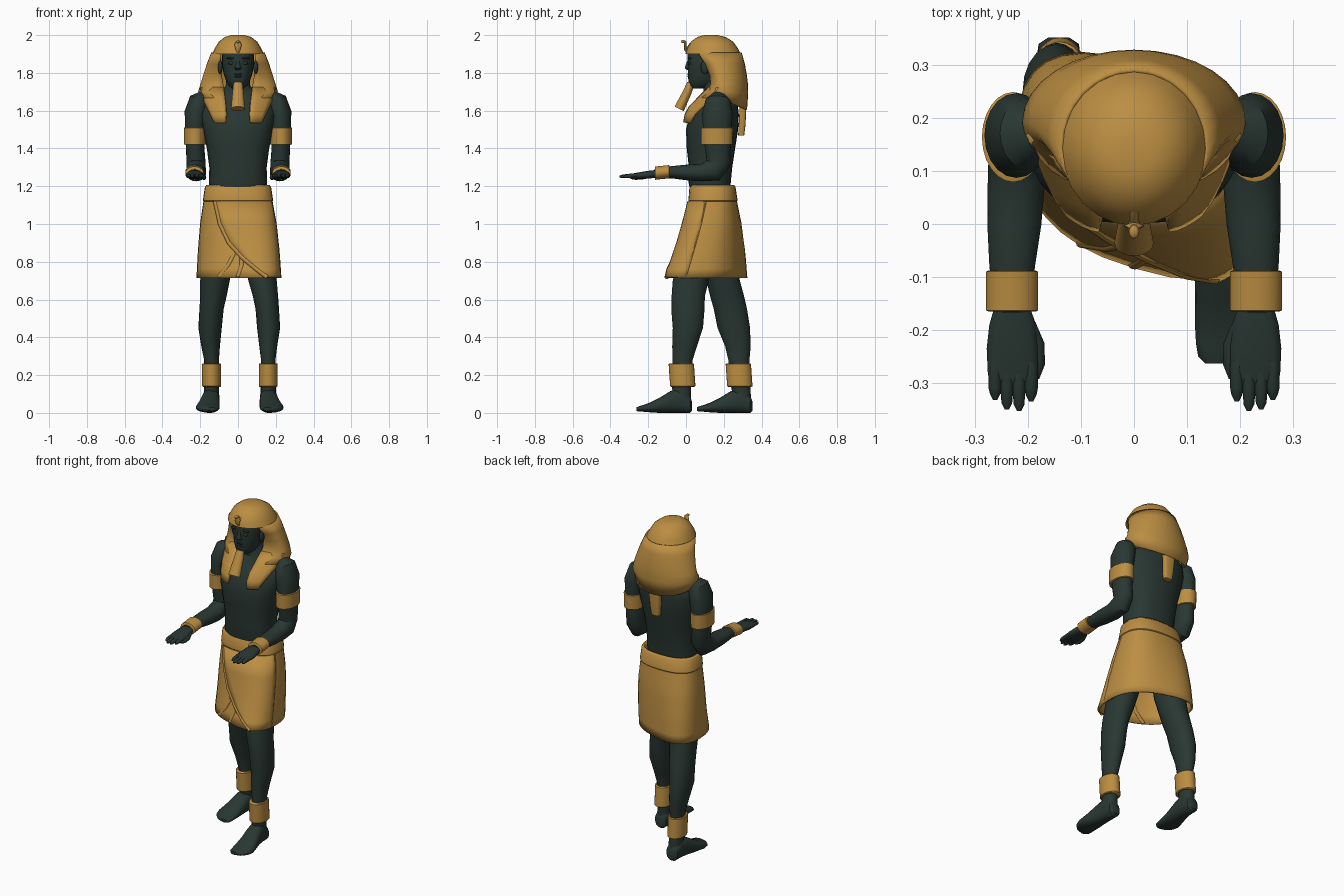
import bpy, bmesh, math
from mathutils import Vector

def material(name, rgb):
    m = bpy.data.materials.new(name)
    m.diffuse_color = (*rgb, 1)
    return m

GOLD = material("gold", (0.50, 0.27, 0.055))
DARK = material("dark_green_stone", (0.022, 0.038, 0.032))

def finish(name, bm, mat, angle=40, thick=0):
    bmesh.ops.recalc_face_normals(bm, faces=bm.faces)
    me = bpy.data.meshes.new(name)
    bm.to_mesh(me)
    bm.free()
    me.materials.append(mat)
    ob = bpy.data.objects.new(name, me)
    bpy.context.collection.objects.link(ob)
    bpy.ops.object.select_all(action='DESELECT')
    ob.select_set(True)
    bpy.context.view_layer.objects.active = ob
    bpy.ops.object.shade_smooth_by_angle(angle=math.radians(angle))
    if thick:
        mod = ob.modifiers.new("thickness", 'SOLIDIFY')
        mod.thickness, mod.offset = thick, 0
    return ob

def spow(v, p):
    return math.copysign(abs(v) ** p, v)

def skin(name, rings, mat, closed=True, caps=True, angle=40, thick=0):
    """Bridge rows of points into a surface."""
    bm = bmesh.new()
    vs = [[bm.verts.new(p) for p in r] for r in rings]
    n = len(vs[0])
    for a, b in zip(vs, vs[1:]):
        for i in range(n if closed else n - 1):
            j = (i + 1) % n
            bm.faces.new((a[i], a[j], b[j], b[i]))
    if closed and caps:
        bm.faces.new(vs[0])
        bm.faces.new(vs[-1])
    return finish(name, bm, mat, angle, thick)

def tube(name, pts, mat, axis=None, n=20, p=1.0, angle=40):
    """Loft ellipses (x, y, z, ra, rb) along a path; axis fixes their direction."""
    rings = []
    for i, (x, y, z, ra, rb) in enumerate(pts):
        if axis == 'Z':
            u, v = Vector((1, 0, 0)), Vector((0, 1, 0))
        elif axis == 'Y':
            u, v = Vector((1, 0, 0)), Vector((0, 0, 1))
        else:
            t = (Vector(pts[min(i + 1, len(pts) - 1)][:3]) - Vector(pts[max(i - 1, 0)][:3])).normalized()
            u = Vector((1, 0, 0))
            u = (u - u.dot(t) * t).normalized()
            v = t.cross(u)
        rings.append([Vector((x, y, z)) + u * ra * spow(math.cos(a), p) + v * rb * spow(math.sin(a), p)
                      for a in (2 * math.pi * k / n for k in range(n))])
    return skin(name, rings, mat, angle=angle)

def blob(name, loc, size, mat):
    bm = bmesh.new()
    bmesh.ops.create_uvsphere(bm, u_segments=12, v_segments=8, radius=1)
    bmesh.ops.scale(bm, vec=size, verts=bm.verts)
    bmesh.ops.translate(bm, vec=loc, verts=bm.verts)
    return finish(name, bm, mat, 60)

def flip(pts, s, dy=0):
    return [(s * q[0], q[1] + dy, *q[2:]) for q in pts]

# Torso and neck
tube("torso", [(0, .13, 1.17, .15, .105), (0, .125, 1.22, .153, .112), (0, .13, 1.30, .152, .115),
               (0, .132, 1.40, .165, .128), (0, .138, 1.50, .185, .138), (0, .15, 1.58, .20, .13),
               (0, .168, 1.64, .185, .105), (0, .175, 1.685, .115, .08), (0, .155, 1.73, .065, .065),
               (0, .145, 1.80, .06, .06)], DARK, 'Z', 24, .85)

# Head with facial features
tube("head", [(0, .075, 1.718, .03, .04), (0, .085, 1.735, .05, .068), (0, .10, 1.765, .066, .088),
              (0, .11, 1.80, .077, .10), (0, .115, 1.845, .084, .105), (0, .12, 1.89, .085, .113),
              (0, .125, 1.93, .075, .11)], DARK, 'Z', 24, .9)
tube("nose", [(0, .02, 1.872, .008, .010), (0, .012, 1.845, .011, .013), (0, .008, 1.825, .018, .014),
              (0, .014, 1.815, .013, .008)], DARK, 'Z', 12)
for z in (1.793, 1.781):
    blob("lip", (0, .016, z), (.024, .009, .006), DARK)
for s in (1, -1):
    blob("eye", (s * .036, .019, 1.852), (.018, .008, .008), DARK)
    blob("brow", (s * .038, .018, 1.877), (.026, .010, .005), DARK)
    blob("ear", (s * .094, .10, 1.83), (.012, .022, .037), DARK)

# Ceremonial beard, flaring downwards
tube("beard", [(0, .025, 1.745, .024, .02), (0, .008, 1.70, .029, .023), (0, -.036, 1.61, .037, .027)], GOLD)

# Head cloth: closed cap over the brow, then an open C-shaped sheet
tube("head_cloth_cap", [(0, .13, 2.0, .035, .035), (0, .135, 1.99, .07, .075), (0, .138, 1.965, .102, .112),
                        (0, .14, 1.93, .123, .135), (0, .143, 1.90, .137, .146)], GOLD, 'Z', 24)
rings = []
#  z, back y, half width, side y, front edge x, front edge y, drop of the hem at the back
for z, yb, w, ys, xf, yf, drop in [(1.905, .289, .136, .145, .09, .07, 0), (1.85, .305, .158, .165, .092, .105, 0),
                                   (1.79, .316, .177, .18, .087, .13, 0), (1.74, .322, .193, .19, .078, .135, 0),
                                   (1.70, .323, .205, .192, .072, .115, .01), (1.665, .317, .19, .18, .068, .075, .06)]:
    half = []
    for k in range(8):
        a = math.pi / 2 * k / 8
        half.append((w * math.sin(a), ys + (yb - ys) * math.cos(a), z - drop * math.cos(a)))
    for k in range(7):
        a = math.pi / 2 * k / 6
        half.append((xf + (w - xf) * math.cos(a), ys + (yf - ys) * math.sin(a), z))
    rings.append([(-x, y, h) for x, y, h in half[:0:-1]] + half)
skin("head_cloth", rings, GOLD, closed=False, thick=.012)

# Front lappets and rear tail of the head cloth
for s in (1, -1):
    rows = []
    for z, xi, xo, yi, yo in [(1.72, .075, .198, .122, .175), (1.665, .068, .185, .07, .145), (1.62, .063, .163, .025, .09),
                              (1.58, .061, .143, .003, .05), (1.537, .065, .122, -.006, .022)]:
        rows.append([(s * (xi + (xo - xi) * k / 4), yi + (yo - yi) * (k / 4) ** 1.6, z) for k in range(5)])
    skin("lappet", rows, GOLD, closed=False, thick=.02)
tube("head_cloth_tail", [(0, .302, 1.64, .04, .018), (0, .30, 1.58, .036, .018), (0, .296, 1.515, .031, .018),
                         (0, .292, 1.468, .026, .016)], GOLD, 'Z', 16, .5)

# Rearing serpent on the brow
tube("serpent_hood", [(0, .008, 1.905, .008, .008), (0, -.004, 1.925, .013, .007), (0, -.004, 1.945, .019, .006),
                      (0, -.004, 1.962, .015, .007), (0, -.008, 1.97, .008, .007)], GOLD, 'Z', 12)
blob("serpent_head", (0, -.014, 1.966), (.01, .014, .008), GOLD)
tube("serpent_body", [(0, .0, 1.915, .008, .008), (0, .025, 1.95, .01, .01), (0, .06, 1.975, .008, .008)], GOLD, n=10)

# Arms, hands and their bands
for s in (1, -1):
    tube("arm", flip([(.18, .172, 1.68, .03, .035), (.203, .17, 1.655, .055, .066), (.222, .167, 1.59, .061, .08),
                      (.228, .165, 1.48, .052, .075), (.226, .168, 1.39, .049, .066), (.222, .172, 1.325, .05, .064),
                      (.222, .148, 1.285, .052, .062), (.222, .08, 1.272, .054, .046), (.226, 0, 1.273, .051, .041),
                      (.23, -.08, 1.274, .043, .032), (.23, -.165, 1.266, .034, .024)], s), DARK)
    tube("arm_band", flip([(.228, .163, 1.42, .055, .078), (.228, .163, 1.422, .058, .083),
                           (.228, .164, 1.508, .059, .085), (.228, .164, 1.51, .056, .08)], s), GOLD, 'Z', 24)
    tube("bracelet", flip([(.23, -.088, 1.277, .045, .031), (.23, -.09, 1.277, .049, .035),
                           (.23, -.163, 1.269, .049, .035), (.23, -.165, 1.269, .045, .031)], s), GOLD, 'Y', 24)
    tube("palm", flip([(.23, -.155, 1.266, .033, .02), (.229, -.19, 1.262, .044, .021), (.229, -.235, 1.257, .049, .019),
                       (.229, -.28, 1.254, .047, .014), (.229, -.30, 1.253, .044, .009)], s), DARK, 'Y', 16, .85)
    for x, tip in ((.194, -.335), (.217, -.353), (.24, -.35), (.262, -.332)):
        tube("finger", flip([(x, -.26, 1.256, .013, .013), (x, -.31, 1.254, .0125, .012),
                             (x, tip + .012, 1.252, .010, .009), (x, tip, 1.251, .004, .004)], s), DARK, 'Y', 10)
    tube("thumb", flip([(.20, -.185, 1.258, .014, .014), (.183, -.225, 1.25, .014, .014),
                        (.18, -.265, 1.245, .012, .012), (.184, -.293, 1.243, .005, .005)], s), DARK, 'Y', 10)

# Striding legs: one forward, one back
legs = {1: [(.11, .08, .95, .09, .10), (.12, .05, .80, .083, .10), (.13, .025, .70, .075, .095), (.145, .012, .62, .067, .088),
            (.155, .01, .55, .062, .088), (.162, .01, .45, .061, .08), (.16, -.008, .35, .047, .065),
            (.16, -.018, .28, .038, .053), (.16, -.024, .15, .04, .052), (.16, -.02, .06, .04, .045)],
        -1: [(-.10, .17, .95, .09, .10), (-.11, .18, .80, .085, .095), (-.122, .197, .70, .078, .088), (-.13, .217, .62, .07, .09),
             (-.14, .235, .55, .064, .088), (-.148, .253, .45, .062, .086), (-.145, .275, .35, .049, .067),
             (-.14, .28, .28, .039, .056), (-.14, .288, .15, .04, .052), (-.14, .30, .06, .04, .045)]}
foot = [(.16, .032, .035, .02, .025), (.16, .02, .045, .038, .045), (.16, -.03, .068, .045, .068), (.165, -.085, .057, .05, .057),
        (.172, -.14, .04, .057, .04), (.178, -.19, .029, .063, .026), (.175, -.225, .024, .058, .018),
        (.165, -.25, .021, .044, .014), (.156, -.263, .02, .022, .009)]
for s, dx, dy, ay in ((1, 0, 0, -.022), (-1, -.018, .32, .28)):
    tube("leg", legs[s], DARK, 'Z')
    tube("foot", [(s * (q[0] + dx), q[1] + dy, *q[2:]) for q in foot], DARK, 'Y', 20, .85)
    ax = s * .16 + (.02 if s < 0 else 0)
    tube("anklet", [(ax, ay + .005, .138, .046, .062), (ax, ay + .005, .142, .05, .067),
                    (ax, ay - .003, .258, .05, .067), (ax, ay - .003, .262, .046, .062)], GOLD, 'Z', 24)

# Kilt: squarish rings sheared to follow the stride  (z, cx, cy, rx, ry, shear)
KILT = [(1.205, 0, .14, .165, .112, 0), (1.12, 0, .143, .178, .122, .03), (1.0, .002, .14, .198, .145, .12),
        (.85, .004, .128, .212, .168, .23), (.715, .005, .11, .22, .19, .30)]
P = .78

def kilt_row(z):
    for a, b in zip(KILT, KILT[1:]):
        if a[0] >= z >= b[0]:
            f = (a[0] - z) / (a[0] - b[0])
            return [p + (q - p) * f for p, q in zip(a, b)]

def kilt_point(z, a, grow=0):
    _, cx, cy, rx, ry, k = kilt_row(z)
    dx = (rx + grow) * spow(math.cos(a), P)
    return (cx + dx, cy - (ry + grow) * spow(math.sin(a), P) - k * dx, z)

heights = [1.205 - .49 * i / 10 for i in range(10)] + [.715]
skin("kilt", [[kilt_point(z, 2 * math.pi * k / 32) for k in range(32)] for z in heights], GOLD, caps=False, thick=.01)
skin("kilt_waistband", [[kilt_point(z, 2 * math.pi * k / 32, g) for k in range(32)]
                        for z, g in ((1.2, .002), (1.195, .006), (1.125, .006), (1.12, .002))], GOLD, caps=False, thick=.006)

# Overlapping front panel with a diagonal edge and a rolled fold
SEAM = [(1.12, -.115), (1.0, -.09), (.90, -.045), (.82, .025), (.76, .095), (.718, .15)]
rows, fold = [], []
for z, x in SEAM:
    r = kilt_row(z)
    end = math.acos(spow((x - r[1]) / r[3], 1 / P))
    rows.append([kilt_point(z, .15 + (end - .15) * k / 10, .012 * k / 10) for k in range(11)])
    fold.append((*kilt_point(z, end, .008), .012, .012))
skin("kilt_front_panel", rows, GOLD, closed=False, thick=.01)
tube("kilt_fold", fold, GOLD, n=10)
# Gathered pleats below the diagonal edge
for x0, x1 in ((-.02, -.10), (.02, .0)):
    pleat = []
    for z, x in ((.84, x0), (.78, (x0 + x1) / 2 + .01), (.72, x1)):
        r = kilt_row(z)
        pleat.append((*kilt_point(z, math.acos(spow((x - r[1]) / r[3], 1 / P))), .012, .009))
    tube("kilt_pleat", pleat, GOLD, n=10)
